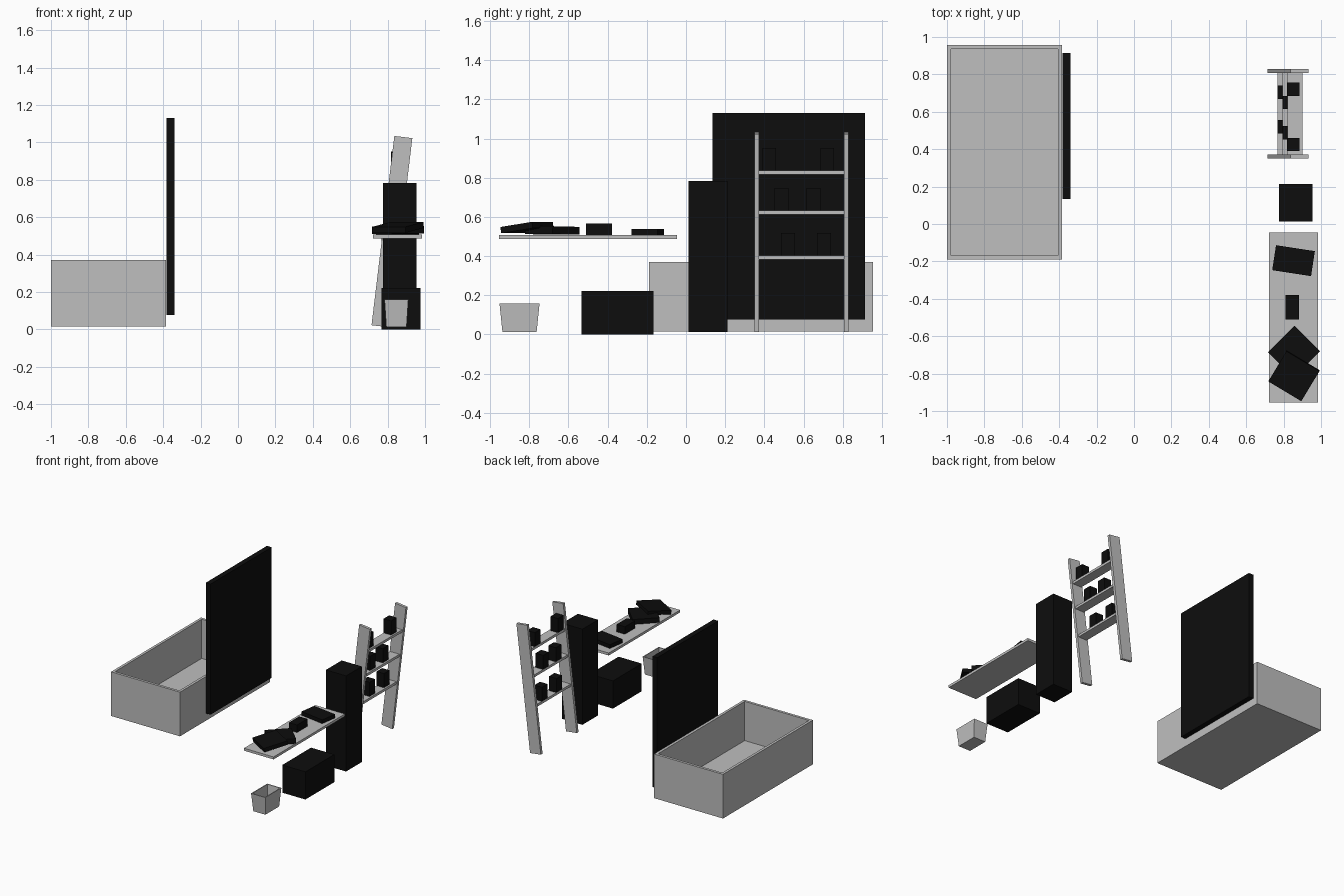
import bpy, bmesh, math
from mathutils import Matrix, Vector

if "Cube" in bpy.data.objects:
    bpy.data.objects.remove(bpy.data.objects["Cube"], do_unlink=True)


def material(name, value):
    m = bpy.data.materials.new(name)
    m.use_nodes = True
    color = (value, value, value, 1)
    m.diffuse_color = color
    m.node_tree.nodes["Principled BSDF"].inputs["Base Color"].default_value = color
    return m


GREY = material("light grey", 0.52)
BLACK = material("black", 0.004)


def finish(name, bm, mat):
    bmesh.ops.recalc_face_normals(bm, faces=bm.faces)
    mesh = bpy.data.meshes.new(name)
    bm.to_mesh(mesh)
    bm.free()
    mesh.materials.append(mat)
    ob = bpy.data.objects.new(name, mesh)
    bpy.context.collection.objects.link(ob)
    return ob


def box(name, center, size, mat, rot=(0, 0, 0)):
    bm = bmesh.new()
    bmesh.ops.create_cube(bm, size=1, matrix=Matrix.Diagonal((*size, 1)))
    ob = finish(name, bm, mat)
    ob.location = center
    ob.rotation_euler = [math.radians(a) for a in rot]
    return ob


def span(name, lo, hi, mat):
    lo, hi = Vector(lo), Vector(hi)
    return box(name, (lo + hi) / 2, hi - lo, mat)


def open_box(name, center, size, wall, floor, mat, taper=1.0):
    """Hollow box with a rim, standing on center; taper narrows its foot."""
    bm = bmesh.new()
    place = Matrix.Translation((0, 0, size[2] / 2)) @ Matrix.Diagonal((*size, 1))
    bmesh.ops.create_cube(bm, size=1, matrix=place)
    top = max(bm.faces, key=lambda f: f.calc_center_median().z)
    bmesh.ops.inset_individual(bm, faces=[top], thickness=wall)
    inner = bmesh.ops.extrude_discrete_faces(bm, faces=[top])["faces"][0]
    for v in inner.verts:
        v.co.z = floor
    for v in bm.verts:
        k = taper + (1 - taper) * v.co.z / size[2]
        v.co.x *= k
        v.co.y *= k
    finish(name, bm, mat).location = center


# Bathtub and glass screen
open_box("bathtub", (-0.692, 0.383, 0.015), (0.615, 1.146, 0.356), 0.03, 0.04, GREY)
span("screen_panel", (-0.382, 0.135, 0.077), (-0.34, 0.914, 1.13), BLACK)

# Cabinets, wall shelf and bin
span("tall_cabinet", (0.775, 0.013, 0.012), (0.955, 0.213, 0.783), BLACK)
span("low_chest", (0.768, -0.533, 0), (0.975, -0.166, 0.223), BLACK)
span("wall_shelf", (0.721, -0.954, 0.487), (0.985, -0.045, 0.507), GREY)
open_box("waste_bin", (0.847, -0.85, 0.012), (0.127, 0.205, 0.147), 0.01, 0.01, GREY, 0.85)

# Folded items on the wall shelf
box("folded_cloth", (0.853, -0.196, 0.522), (0.21, 0.135, 0.031), BLACK, (0, 0, -8.7))
box("small_case", (0.847, -0.444, 0.537), (0.073, 0.131, 0.06), BLACK)
box("lower_towel", (0.855, -0.683, 0.531), (0.2, 0.193, 0.04), BLACK, (-1, 0, 45))
box("upper_towel", (0.856, -0.812, 0.546), (0.206, 0.19, 0.032), BLACK, (8, 0, -31))

# Leaning ladder rack: two rails
LEAN = math.atan2(0.122, 1.012)
for side, y in (("front", 0.361), ("back", 0.819)):
    box(f"ladder_rail_{side}", (0.823, y, 0.523), (0.097, 0.022, 1.019), GREY,
        (0, math.degrees(LEAN), 0))

# Ladder shelves, each with two small boxes
for level, (z, ys) in enumerate([(0.394, (0.52, 0.705)),
                                 (0.623, (0.488, 0.65)),
                                 (0.827, (0.425, 0.721))]):
    x = 0.823 + (z - 0.523) * math.tan(LEAN)
    box(f"ladder_shelf_{level}", (x, 0.59, z), (0.08, 0.437, 0.02), GREY)
    for i, y in enumerate(ys):
        box(f"storage_box_{level}_{i}", (x - 0.007, y, z + 0.067),
            (0.067, 0.071, 0.114), BLACK)
